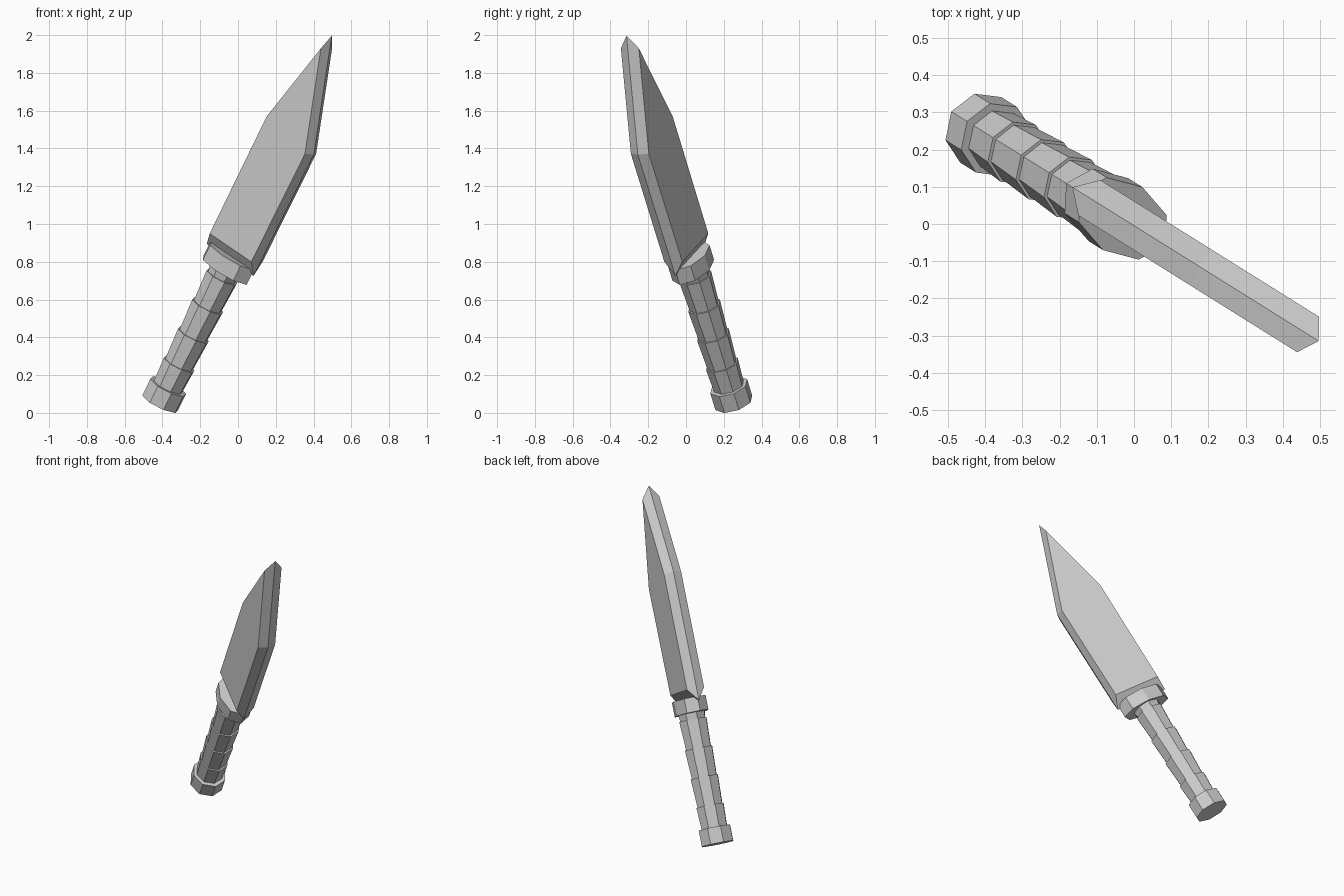
import bpy, bmesh
from math import cos, sin, pi, radians
from mathutils import Matrix, Euler

if "Cube" in bpy.data.objects:
    bpy.data.objects.remove(bpy.data.objects["Cube"])

# Knife frame: local x = blade width, y = thickness, z = along the knife
POSE = (Matrix.Translation((-0.412, 0.253, 0.0535))
        @ Euler((0, radians(30), radians(-32))).to_matrix().to_4x4())


def loft(name, rings):
    """Join equal-sized rings of points with quads and cap both ends."""
    bm = bmesh.new()
    loops = [[bm.verts.new(p) for p in ring] for ring in rings]
    n = len(loops[0])
    for a, b in zip(loops, loops[1:]):
        for i in range(n):
            j = (i + 1) % n
            bm.faces.new((a[i], a[j], b[j], b[i]))
    bm.faces.new(loops[0][::-1])
    bm.faces.new(loops[-1])
    bmesh.ops.recalc_face_normals(bm, faces=bm.faces)
    mesh = bpy.data.meshes.new(name)
    bm.to_mesh(mesh)
    bm.free()
    ob = bpy.data.objects.new(name, mesh)
    ob.matrix_world = POSE
    bpy.context.collection.objects.link(ob)
    return ob


def octagon(rx, ry, z):
    return [(rx * cos(i * pi / 4), ry * sin(i * pi / 4), z) for i in range(8)]


# Pommel
loft("pommel", [octagon(0.108, 0.104, z) for z in (0, 0.1)])

# Grip: stacked flared segments with a small step at each top
cuts = [0.06, 0.237, 0.415, 0.593, 0.771, 0.83]
rings = []
for lo, hi in zip(cuts, cuts[1:]):
    rings += [octagon(0.082, 0.082, lo), octagon(0.092, 0.09, hi)]
loft("grip", rings)

# Guard
loft("guard", [octagon(0.155, 0.1, z) for z in (0.81, 0.9)])

# Blade: flat side outline, enlarged at mid thickness to form the ridge
outline = [(-0.15, 0.948), (0.15, 0.948), (0.154, 1.61), (-0.039, 2.144), (-0.152, 1.662)]


def blade_ring(y, s):
    mid = 1.546
    return [(x * s, y, mid + (z - mid) * s) for x, z in outline]


loft("blade", [blade_ring(-0.056, 1), blade_ring(0, 1.125), blade_ring(0.056, 1)])
